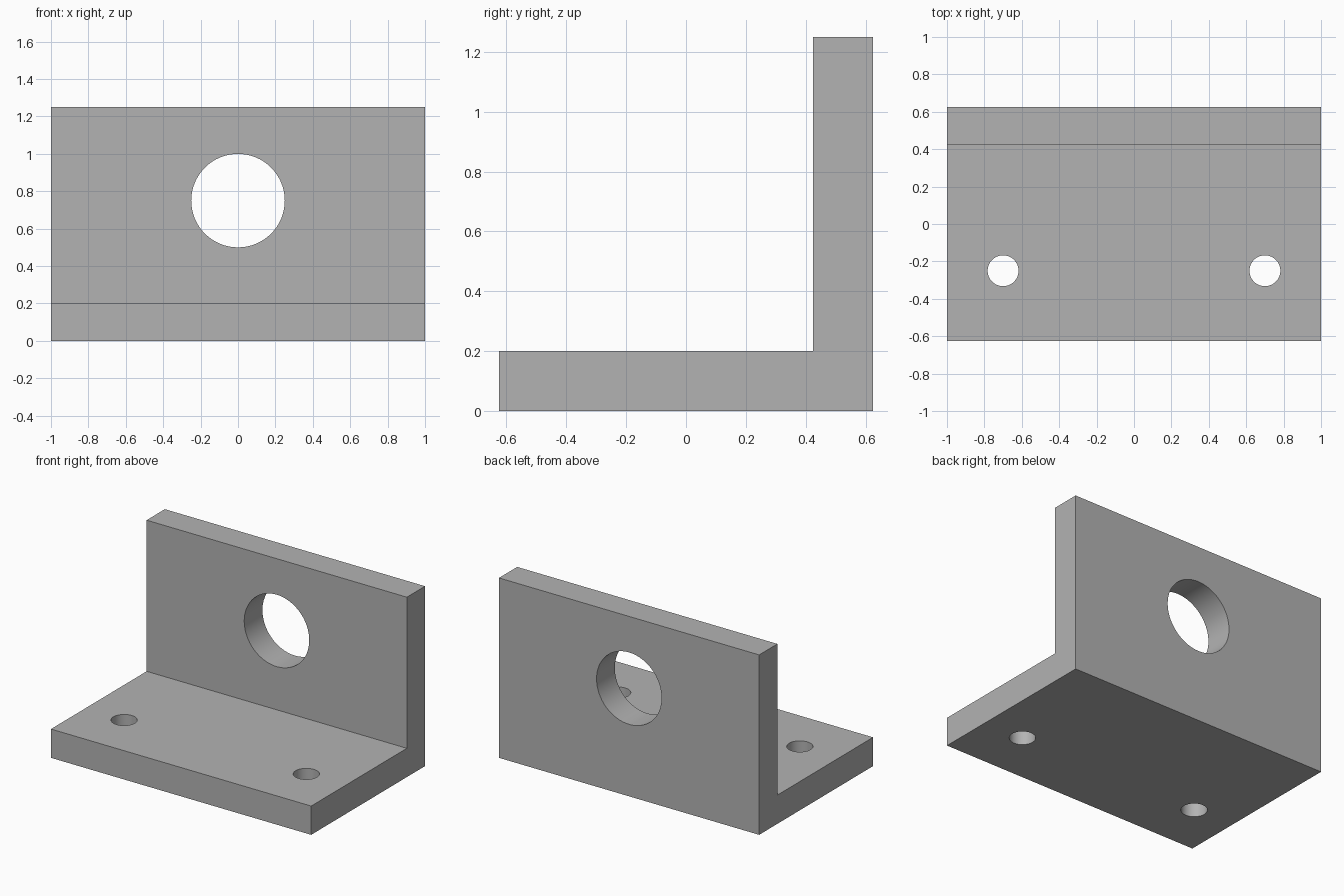
import bpy
import bmesh
from math import pi, radians

cube = bpy.data.objects.get("Cube")
if cube:
    bpy.data.objects.remove(cube, do_unlink=True)

WIDTH, DEPTH, HEIGHT, THICK = 2.0, 1.25, 1.25, 0.2

# Plain grey material
grey = bpy.data.materials.new("plain grey")
grey.use_nodes = True
colour = (0.45, 0.45, 0.45, 1)
grey.diffuse_color = colour
grey.node_tree.nodes["Principled BSDF"].inputs["Base Color"].default_value = colour


def extrude_profile(name, profile, width):
    """Extrude a (y, z) profile along x, centred on x = 0."""
    bm = bmesh.new()
    face = bm.faces.new([bm.verts.new((-width / 2, y, z)) for y, z in profile])
    result = bmesh.ops.extrude_face_region(bm, geom=[face])
    moved = [v for v in result["geom"] if isinstance(v, bmesh.types.BMVert)]
    bmesh.ops.translate(bm, vec=(width, 0, 0), verts=moved)
    bmesh.ops.recalc_face_normals(bm, faces=bm.faces)
    mesh = bpy.data.meshes.new(name)
    bm.to_mesh(mesh)
    bm.free()
    obj = bpy.data.objects.new(name, mesh)
    bpy.context.collection.objects.link(obj)
    mesh.materials.append(grey)
    return obj


def drill(target, name, radius, location, rotation=(0, 0, 0)):
    """Cut a round through hole and remove the cutter."""
    bpy.ops.mesh.primitive_cylinder_add(
        vertices=64, radius=radius, depth=THICK * 2, location=location, rotation=rotation)
    cutter = bpy.context.object
    cutter.name = name
    cutter.hide_render = True
    cutter.data.materials.append(grey)
    mod = target.modifiers.new(name, "BOOLEAN")
    mod.operation = "DIFFERENCE"
    mod.solver = "EXACT"
    mod.object = cutter
    bpy.ops.object.select_all(action="DESELECT")
    target.select_set(True)
    bpy.context.view_layer.objects.active = target
    bpy.ops.object.modifier_apply(modifier=mod.name)
    bpy.data.objects.remove(cutter, do_unlink=True)


# L-shaped bracket: base plate with an upright at the back
back, front = DEPTH / 2, -DEPTH / 2
bracket = extrude_profile("angle_bracket", [
    (front, 0), (back, 0), (back, HEIGHT),
    (back - THICK, HEIGHT), (back - THICK, THICK), (front, THICK)], WIDTH)

# Large bore through the upright
drill(bracket, "bore_cutter", 0.25, (0, back - THICK / 2, 0.75), (pi / 2, 0, 0))

# Mounting holes through the base
for side, x in (("left", 0.7), ("right", -0.7)):
    drill(bracket, side + "_hole_cutter", 0.0825, (x, -0.25, THICK / 2))

bpy.ops.object.shade_smooth_by_angle(angle=radians(30))
